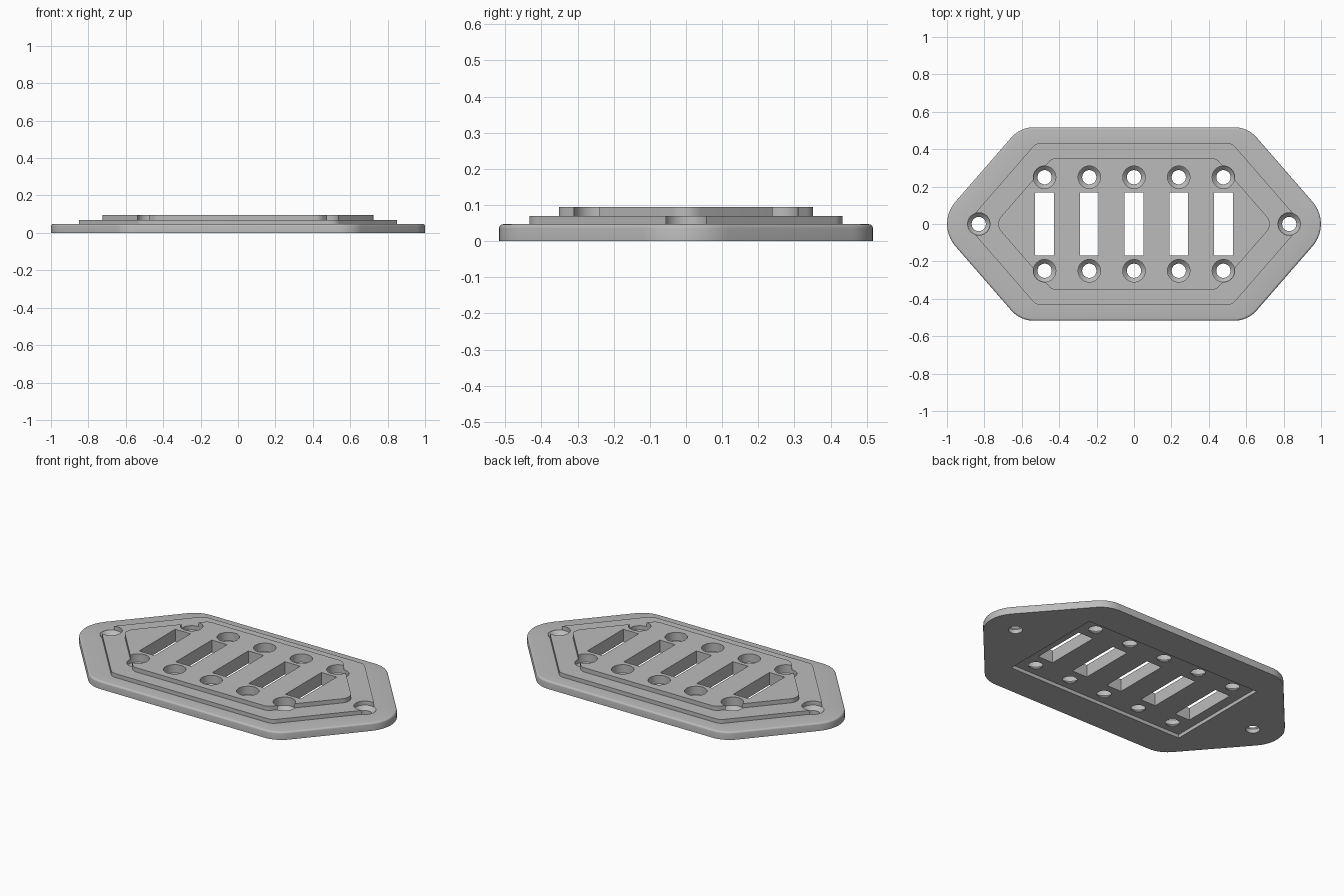
import bpy, bmesh, math

if "Cube" in bpy.data.objects:
    bpy.data.objects.remove(bpy.data.objects["Cube"])

SLOPE = 1.15                                   # steepness of the slanted ends
PHI = math.atan2(1, SLOPE)                     # direction the slanted sides face
SEG = 10


def arc(cx, cy, r, a0, a1):
    return [(cx + r * math.cos(a0 + (a1 - a0) * i / SEG),
             cy + r * math.sin(a0 + (a1 - a0) * i / SEG)) for i in range(SEG + 1)]


def hexagon(tip, half, r_tip, r_corner, inset=0.0):
    """Long hexagon with rounded corners."""
    tip, half = tip - inset / math.cos(PHI), half - inset
    r_tip, r_corner = r_tip - inset, r_corner - inset
    cy = half - r_corner
    cx = tip - r_corner / math.cos(PHI) - cy / SLOPE
    right = (arc(cx, -cy, r_corner, -math.pi / 2, -PHI)
             + arc(tip - r_tip / math.cos(PHI), 0, r_tip, -PHI, PHI)
             + arc(cx, cy, r_corner, PHI, math.pi / 2))
    return right + [(-x, -y) for x, y in right]


def circle(x, y, r, n=40):
    return [(x + r * math.cos(2 * math.pi * i / n),
             y + r * math.sin(2 * math.pi * i / n)) for i in range(n)]


def rect(x, y, hx, hy):
    return [(x - hx, y - hy), (x + hx, y - hy), (x + hx, y + hy), (x - hx, y + hy)]


def loft(bm, rings):
    """Closed solid through a stack of (outline, z) rings."""
    loops = [[bm.verts.new((x, y, z)) for x, y in pts] for pts, z in rings]
    n = len(loops[0])
    for lo, hi in zip(loops, loops[1:]):
        for i in range(n):
            j = (i + 1) % n
            bm.faces.new((lo[i], lo[j], hi[j], hi[i]))
    bm.faces.new(loops[0][::-1])
    bm.faces.new(loops[-1])


def make(name, solids):
    bm = bmesh.new()
    for rings in solids:
        loft(bm, rings)
    bmesh.ops.recalc_face_normals(bm, faces=bm.faces)
    me = bpy.data.meshes.new(name)
    bm.to_mesh(me)
    bm.free()
    ob = bpy.data.objects.new(name, me)
    bpy.context.collection.objects.link(ob)
    return ob


# Three stepped tiers, the lowest with a rounded top edge
base = (1.058, 0.517, 0.18, 0.16)
middle = (0.90, 0.433, 0.05, 0.06)
upper = (0.745, 0.352, 0.06, 0.05)
rings = [(hexagon(*base), 0.0)]
F = 0.011
for k in range(5):
    a = k * math.pi / 8
    rings.append((hexagon(*base, inset=F * (1 - math.cos(a))), 0.047 - F + F * math.sin(a)))
rings += [(hexagon(*middle), 0.047), (hexagon(*middle), 0.07),
          (hexagon(*upper), 0.07), (hexagon(*upper), 0.095)]
plate = make("stepped_plate", [rings])

# Shallow rectangular pocket underneath
pocket = make("pocket_cutter", [[(rect(0, 0, 0.585, 0.325), -0.1), (rect(0, 0, 0.585, 0.325), 0.021)]])

# Slots and countersunk screw holes
columns = [(i - 2) * 0.239 for i in range(5)]
holes = [(x, y) for x in columns for y in (-0.25, 0.25)] + [(-0.83, 0), (0.83, 0)]
cuts = [[(rect(x, 0, 0.05, 0.168), -0.1), (rect(x, 0, 0.05, 0.168), 0.2)] for x in columns]
cuts += [[(circle(x, y, 0.038), -0.1), (circle(x, y, 0.038), 0.024),
          (circle(x, y, 0.06), 0.046), (circle(x, y, 0.06), 0.2)] for x, y in holes]
openings = make("opening_cutter", cuts)

bpy.context.view_layer.objects.active = plate
plate.select_set(True)
for cutter in (pocket, openings):
    cutter.hide_render = True
    mod = plate.modifiers.new(cutter.name, 'BOOLEAN')
    mod.operation, mod.solver, mod.object = 'DIFFERENCE', 'EXACT', cutter
    bpy.ops.object.modifier_apply(modifier=mod.name)
for cutter in (pocket, openings):
    bpy.data.objects.remove(cutter, do_unlink=True)

grey = bpy.data.materials.new("plain_grey")
grey.diffuse_color = (0.5, 0.5, 0.5, 1)
grey.use_nodes = True
grey.node_tree.nodes["Principled BSDF"].inputs["Base Color"].default_value = grey.diffuse_color
plate.data.materials.clear()
plate.data.materials.append(grey)
bpy.ops.object.shade_smooth_by_angle(angle=math.radians(30))
